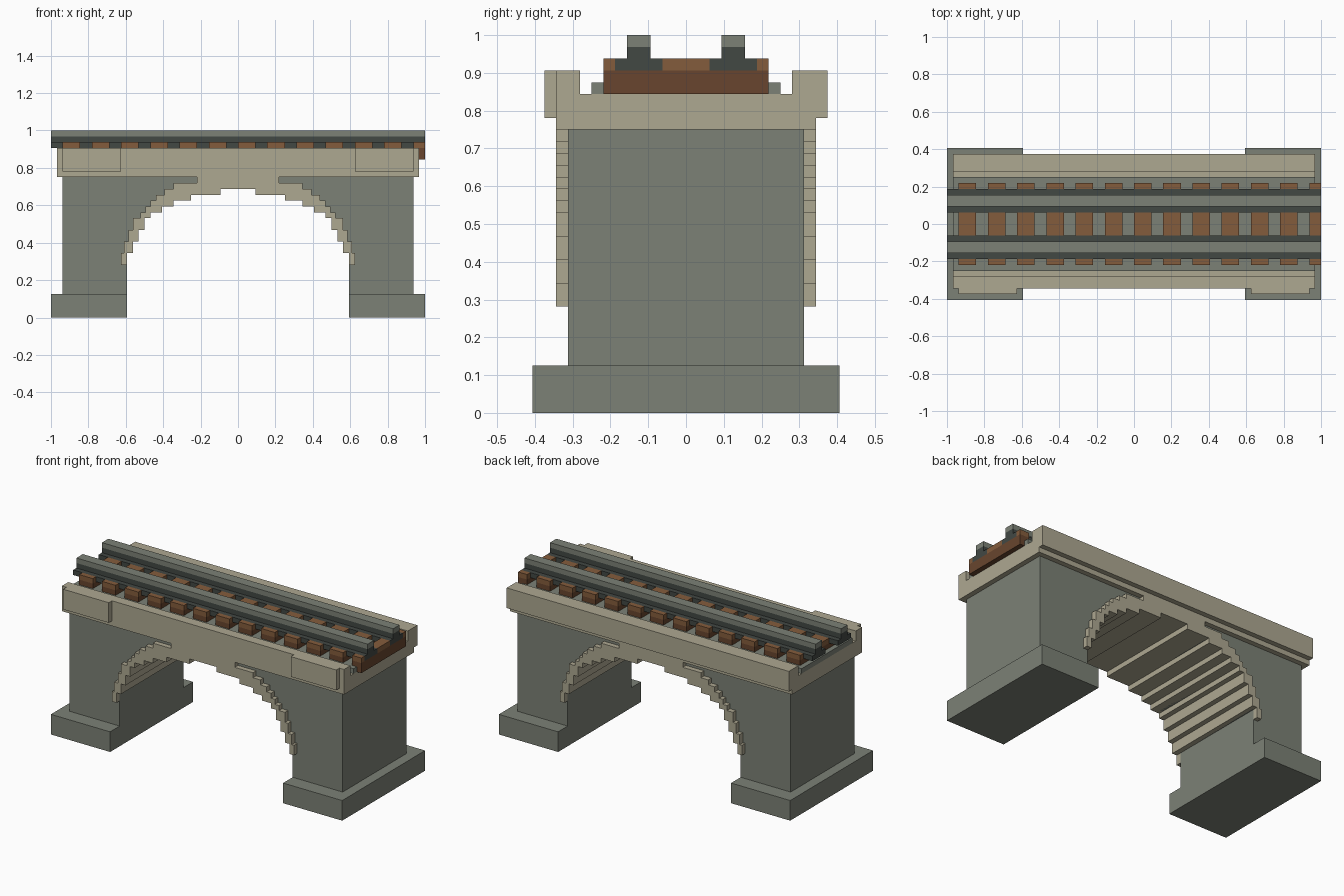
import bpy
import bmesh

if "Cube" in bpy.data.objects:
    bpy.data.objects.remove(bpy.data.objects["Cube"], do_unlink=True)

U = 1 / 32  # block size


def material(name, srgb):
    lin = [((c / 255 + 0.055) / 1.055) ** 2.4 for c in srgb] + [1.0]
    m = bpy.data.materials.new(name)
    m.use_nodes = True
    m.diffuse_color = lin
    bsdf = m.node_tree.nodes["Principled BSDF"]
    bsdf.inputs["Base Color"].default_value = lin
    bsdf.inputs["Roughness"].default_value = 0.9
    return m


SAND = material("sandstone", (174, 168, 145))
STONE = material("grey stone", (124, 129, 118))
IRON = material("dark iron", (66, 72, 68))
WOOD = material("wood", (132, 92, 60))
DARK_WOOD = material("dark wood", (104, 69, 46))


def extrude(name, points, axis, start, end, mat):
    """Extrude a closed profile along x (points are y, z) or y (points are x, z)."""
    bm = bmesh.new()
    if axis == "x":
        verts = [bm.verts.new((start * U, a * U, b * U)) for a, b in points]
        shift = ((end - start) * U, 0, 0)
    else:
        verts = [bm.verts.new((a * U, start * U, b * U)) for a, b in points]
        shift = (0, (end - start) * U, 0)
    face = bm.faces.new(verts)
    new = bmesh.ops.extrude_face_region(bm, geom=[face], use_keep_orig=True)["geom"]
    bmesh.ops.translate(bm, vec=shift,
                        verts=[g for g in new if isinstance(g, bmesh.types.BMVert)])
    bmesh.ops.recalc_face_normals(bm, faces=bm.faces)
    mesh = bpy.data.meshes.new(name)
    bm.to_mesh(mesh)
    bm.free()
    mesh.materials.append(mat)
    obj = bpy.data.objects.new(name, mesh)
    bpy.context.collection.objects.link(obj)
    return obj


def box(name, x, y, z, mat):
    x0, x1 = sorted(x)
    y0, y1 = sorted(y)
    return extrude(name, [(x0, z[0]), (x1, z[0]), (x1, z[1]), (x0, z[1])],
                   "y", y0, y1, mat)


# Arch courses: bottom, top, inner half width, outer half width
COURSES = [(11, 13, 18, 19.5), (13, 15, 17, 18.7), (15, 17, 16, 18),
           (17, 18, 15, 16.7), (18, 19, 13, 15.8), (19, 20, 11, 15),
           (20, 21, 8, 14), (21, 22, 3, 12.6), (22, 23, 0, 11), (23, 24, 0, 7)]

inner = [(w, z) for b, t, w, _ in COURSES if w for z in (b, t)]
outer = [(w, z) for b, t, _, w in COURSES for z in (b, t)]


def mirrored(points):
    return [(-x, z) for x, z in reversed(points)]


# Stepped arch ring running through the full width
extrude("arch_ring", outer + mirrored(outer) + [(-x, z) for x, z in inner]
        + list(reversed(inner)), "y", -11, 11, SAND)

# Piers with the spandrel following the middle of the arch ring
spandrel = [(19, 4), (19, 11)]
for b, t, w_in, w_out in COURSES[:-1]:
    mid = (w_in + w_out) / 2 if w_in else 8
    spandrel += [(mid, b), (mid, t)]
spandrel += [(6, 23), (6, 24), (30, 24), (30, 4)]

for side, label in ((1, "left"), (-1, "right")):
    extrude(label + "_pier", [(side * x, z) for x, z in spandrel], "y", -10, 10, STONE)
    box(label + "_footing", (side * 19, side * 32), (-13, 13), (0, 4), STONE)
    # Small blocks under the ends of the arch ring
    for y, where in ((-1, "front"), (1, "back")):
        box(f"{label}_{where}_springer", (side * 19, side * 20),
            (y * 10, y * 11), (9, 11), SAND)
    # Raised corner panels on the front parapet
    box(label + "_corner_panel", (side * 20, side * 30), (-12, -11), (25, 29), SAND)

# Deck with both parapets, and a ledge along the back
extrude("deck", [(-11, 24), (11, 24), (11, 25), (12, 25), (12, 29), (9, 29),
                 (9, 27), (-9, 27), (-9, 29), (-11, 29)], "x", -31, 31, SAND)
box("ballast", (-31, 31), (-8, 8), (27, 28), STONE)

# Sleepers, dark below and lighter on top
for i in range(13):
    x = -30 + 5 * i
    span = (x, min(x + 3, 32))
    box(f"sleeper_base_{i + 1}", span, (-7, 7), (27, 29), DARK_WOOD)
    for k, y in enumerate(((-7, -6), (-2, 2), (6, 7))):
        box(f"sleeper_top_{i + 1}_{k + 1}", span, y, (29, 30), WOOD)

# Rails: wide foot and narrow web, with a paler head
for s, label in ((-1, "front"), (1, "back")):
    foot = [(2, 29), (6, 29), (6, 30), (5, 30), (5, 31), (3, 31), (3, 30), (2, 30)]
    extrude(label + "_rail_foot", [(s * y, z) for y, z in foot], "x", -32, 32, IRON)
    box(label + "_rail_head", (-32, 32), (s * 3, s * 5), (31, 32), STONE)
